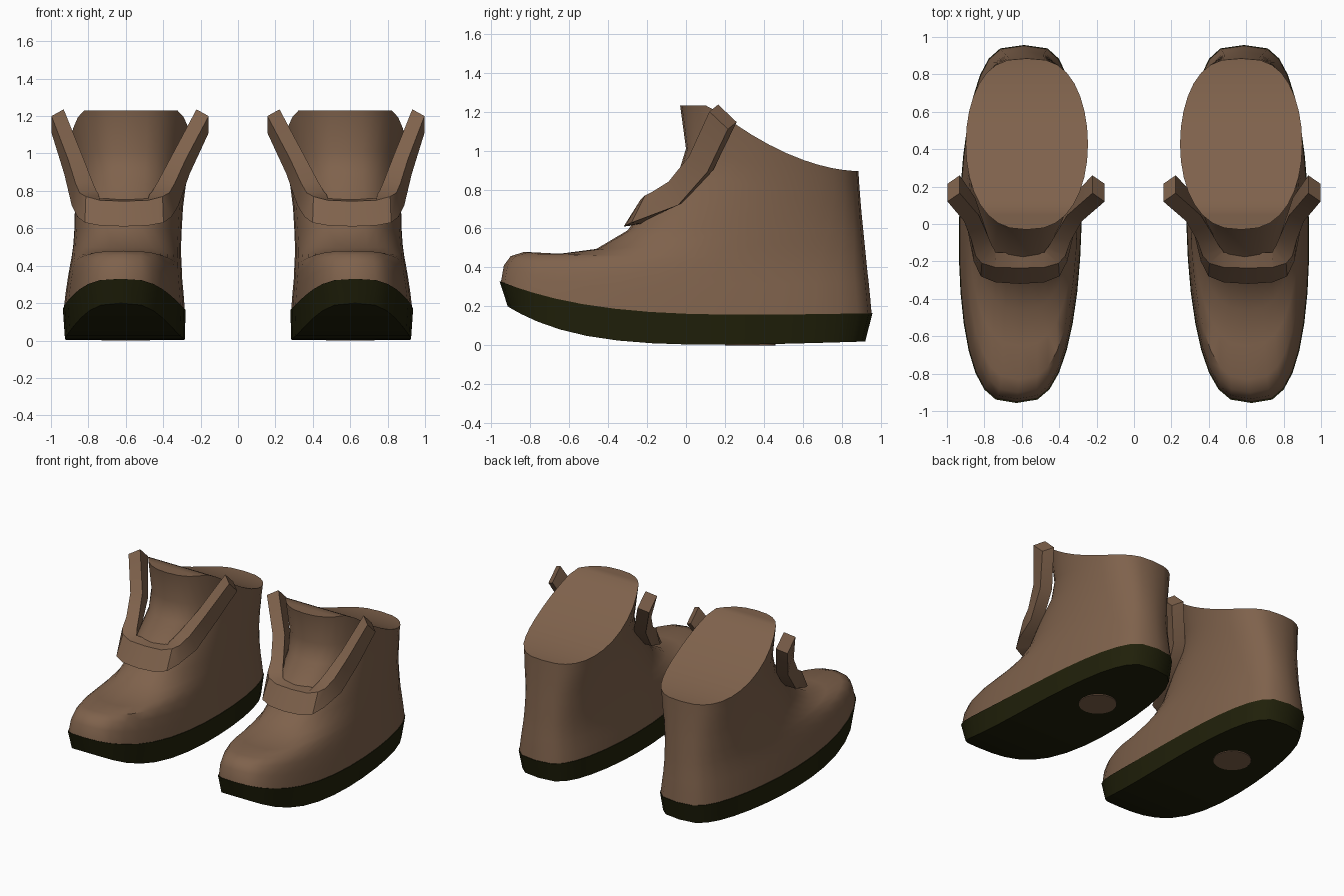
import bpy, bmesh, math
from mathutils import Vector

if "Cube" in bpy.data.objects:
    bpy.data.objects.remove(bpy.data.objects["Cube"])

SEG = 32


def material(name, rgb):
    m = bpy.data.materials.new(name)
    m.use_nodes = True
    m.diffuse_color = (*rgb, 1)
    bsdf = m.node_tree.nodes["Principled BSDF"]
    bsdf.inputs["Base Color"].default_value = (*rgb, 1)
    bsdf.inputs["Roughness"].default_value = 0.8
    return m


leather = material("brown leather", (0.212, 0.122, 0.072))
rubber = material("dark olive rubber", (0.0145, 0.0145, 0.003))


def ring(front, back, half, cx, power, hold=0.0, sag=0.0, skew=0.02, round_pow=0.66):
    """Closed foot outline from toe to heel; height holds, then falls to the back."""
    pts = []
    for i in range(SEG):
        a = 2 * math.pi * i / SEG
        s = (1 - math.cos(a)) / 2
        v = math.sin(a)
        wide = abs(v) ** (round_pow - 0.08 * s)
        x = cx + math.copysign(wide, v) * half + skew * math.cos(a)
        y = front[0] + (back[0] - front[0]) * s
        fall = min(1, (1 - s) / (1 - hold))
        z = back[1] + (front[1] - back[1]) * fall ** power - sag * math.sin(math.pi * s)
        pts.append(Vector((x, y, z)))
    return pts


def loft(bm, rings, cap_start, cap_end):
    loops = [[bm.verts.new(p) for p in r] for r in rings]
    n = len(loops[0])
    for a, b in zip(loops, loops[1:]):
        for i in range(n):
            j = (i + 1) % n
            bm.faces.new((a[i], a[j], b[j], b[i]))
    # caps ruled straight across from side to side
    for use, lp in ((cap_start, loops[0]), (cap_end, loops[-1])):
        if use:
            for i in range(n // 2):
                quad = [lp[i], lp[i + 1], lp[(n - i - 1) % n], lp[(n - i) % n]]
                bm.faces.new(list(dict.fromkeys(quad)))


def finish(bm, name, mat, side, angle=40):
    for v in bm.verts:
        v.co.x *= side
    bmesh.ops.recalc_face_normals(bm, faces=bm.faces[:])
    mesh = bpy.data.meshes.new(name)
    bm.to_mesh(mesh)
    bm.free()
    mesh.materials.append(mat)
    ob = bpy.data.objects.new(("left_" if side > 0 else "right_") + name, mesh)
    bpy.context.collection.objects.link(ob)
    bpy.ops.object.select_all(action="DESELECT")
    ob.select_set(True)
    bpy.context.view_layer.objects.active = ob
    bpy.ops.object.shade_smooth_by_angle(angle=math.radians(angle))


def build_sole(side):
    bm = bmesh.new()
    loft(bm, [
        ring((-0.915, 0.20), (0.92, 0.02), 0.320, 0.605, 6, sag=0.018),
        ring((-0.957, 0.33), (0.957, 0.165), 0.328, 0.608, 4.5, sag=0.01),
    ], True, True)
    finish(bm, "sole", rubber, side)


def build_upper(side):
    # front point, back point, half width, centre, height falloff, level front part
    steps = [
        ((-0.95, 0.325), (0.953, 0.16), 0.324, 0.608, 4.5, 0),
        ((-0.935, 0.41), (0.945, 0.25), 0.315, 0.606, 4, 0),
        ((-0.90, 0.458), (0.938, 0.32), 0.306, 0.604, 3.3, 0),
        ((-0.83, 0.48), (0.930, 0.39), 0.299, 0.600, 3, 0),
        ((-0.65, 0.47), (0.923, 0.46), 0.292, 0.596, 2.5, 0),
        ((-0.46, 0.495), (0.916, 0.53), 0.288, 0.592, 2, 0),
        ((-0.30, 0.59), (0.909, 0.60), 0.287, 0.588, 1.5, 0),
        ((-0.17, 0.76), (0.902, 0.67), 0.289, 0.583, 1, 0),
        ((-0.04, 0.88), (0.895, 0.75), 0.297, 0.579, 1.2, 0.05),
        ((0.00, 1.01), (0.889, 0.83), 0.308, 0.575, 1.4, 0.1),
        ((-0.03, 1.23), (0.885, 0.895), 0.327, 0.573, 1.8, 0.17),
    ]
    rings = []
    for i, (f, b, h, c, p, hold) in enumerate(steps):
        t = i / (len(steps) - 1)
        rings.append(ring(f, b, h, c, p, hold, 0.01 * (1 - t),
                          0.02 * (1 - t), 0.66 + 0.13 * t))
    bm = bmesh.new()
    loft(bm, rings, False, True)
    finish(bm, "upper", leather, side)


def build_collar(side):
    # sideways offset, lower edge, upper edge, inward lean, inward thickness
    half = [
        (0.00, (-0.32, 0.61), (-0.235, 0.745), 0, (0, 0.08)),
        (0.13, (-0.312, 0.615), (-0.232, 0.75), 0, (0, 0.08)),
        (0.21, (-0.28, 0.63), (-0.21, 0.77), 0.005, (0.07, 0.07)),
        (0.25, (-0.20, 0.66), (-0.17, 0.79), 0.01, (0.09, 0.05)),
        (0.285, (-0.04, 0.72), (-0.09, 0.84), 0.02, (0.09, 0.02)),
        (0.335, (0.11, 0.89), (0.015, 0.97), 0.02, (0.08, 0.03)),
        (0.42, (0.215, 1.11), (0.12, 1.20), 0, (0.065, 0.045)),
    ]
    path = [(-1, s) for s in reversed(half[1:])] + [(1, s) for s in half]
    sections = []
    for sign, (dx, low, up, lean, (tx, ty)) in path:
        cx = 0.61 - 0.033 * max(0, up[1] - 0.75) / 0.45
        rise = 0.01 + 0.4 * tx * (up[1] > 1)
        sections.append([
            Vector((cx + sign * dx, low[0], low[1])),
            Vector((cx + sign * (dx - lean), up[0], up[1])),
            Vector((cx + sign * (dx - lean - tx), up[0] + ty, up[1] + rise)),
            Vector((cx + sign * (dx - tx), low[0] + ty, low[1] + rise)),
        ])
    bm = bmesh.new()
    loft(bm, sections, True, True)
    finish(bm, "collar_band", leather, side, 30)


def build_sole_patch(side):
    bm = bmesh.new()
    bmesh.ops.create_cone(bm, cap_ends=True, segments=24, radius1=0.13,
                          radius2=0.13, depth=0.008)
    bmesh.ops.translate(bm, verts=bm.verts[:], vec=(0.6, 0.33, 0.004))
    finish(bm, "sole_patch", leather, side)


for side in (1, -1):
    build_sole(side)
    build_upper(side)
    build_collar(side)
    build_sole_patch(side)
